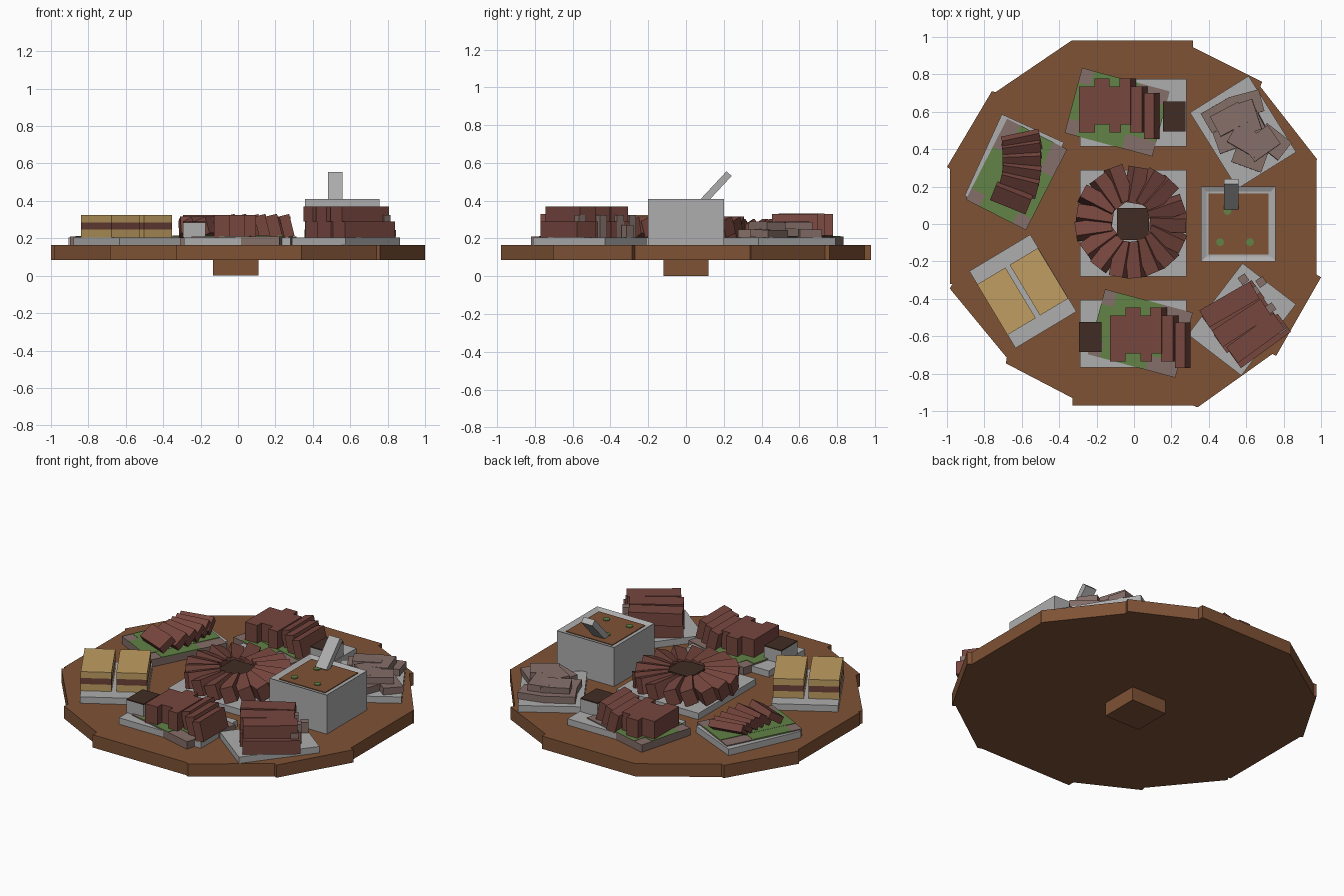
import bpy, bmesh, math, random
from mathutils import Matrix, Vector

if "Cube" in bpy.data.objects:
    bpy.data.objects.remove(bpy.data.objects["Cube"], do_unlink=True)
random.seed(4)


def lin(c):
    c /= 255
    return c / 12.92 if c < 0.04045 else ((c + 0.055) / 1.055) ** 2.4


def material(name, r, g, b):
    m = bpy.data.materials.new(name)
    m.use_nodes = True
    col = (lin(r), lin(g), lin(b), 1)
    m.diffuse_color = col
    m.node_tree.nodes["Principled BSDF"].inputs["Base Color"].default_value = col
    return m


WOOD = material("wood brown", 126, 82, 53)
GREY = material("light grey", 174, 174, 174)
RED = material("red brown", 118, 70, 62)
DARK = material("dark brown", 64, 44, 36)
TAN = material("tan", 192, 158, 98)
FILL = material("filling brown", 108, 66, 56)
GREEN = material("green", 98, 130, 70)
MAUVE = material("mauve", 132, 110, 104)


def finish(name, bm, mat):
    me = bpy.data.meshes.new(name)
    bm.to_mesh(me)
    bm.free()
    me.materials.append(mat)
    ob = bpy.data.objects.new(name, me)
    bpy.context.collection.objects.link(ob)
    return ob


def box(name, x, y, z0, z1, sx, sy, mat, rz=0, lean_x=0, lean_y=0):
    """Box centred on x, y between z0 and z1, leaned about its own axes, then turned."""
    bm = bmesh.new()
    bmesh.ops.create_cube(bm, size=1)
    rot = (Matrix.Rotation(math.radians(rz), 4, 'Z')
           @ Matrix.Rotation(math.radians(lean_x), 4, 'X')
           @ Matrix.Rotation(math.radians(lean_y), 4, 'Y'))
    bm.transform(Matrix.Translation((x, y, (z0 + z1) / 2)) @ rot
                 @ Matrix.Diagonal((sx, sy, z1 - z0, 1)))
    return finish(name, bm, mat)


def turned(x, y, u, v, deg):
    """Point at local offset u, v from a centre turned by deg."""
    p = Matrix.Rotation(math.radians(deg), 2) @ Vector((u, v))
    return x + p.x, y + p.y


BOARD, PLATE = 0.165, 0.205

# Board with a stepped twelve-sided outline, and its foot
outline = [(-.335, .98), (.315, .98), (.315, .945), (.685, .76), (.675, .735), (.98, .345),
           (.975, .34), (.975, -.27), (1, -.285), (.76, -.705), (.74, -.695), (.34, -.98),
           (.315, -.97), (-.33, -.97), (-.33, -.93), (-.685, -.745), (-.68, -.715),
           (-.985, -.345), (-.97, -.32), (-.985, -.32), (-.985, .295), (-1, .305),
           (-.76, .71), (-.74, .705)]
bm = bmesh.new()
face = bm.faces.new([bm.verts.new((x, y, 0.085)) for x, y in outline])
ext = bmesh.ops.extrude_face_region(bm, geom=[face])
for v in ext["geom"]:
    if isinstance(v, bmesh.types.BMVert):
        v.co.z = BOARD
bmesh.ops.recalc_face_normals(bm, faces=bm.faces)
finish("board", bm, WOOD)
box("foot", -.012, 0, 0, 0.09, .245, .24, WOOD)


def lawn(name, x, y, deg):
    """Mauve slab with a green cross-shaped cover."""
    box(name + "_slab", x, y, BOARD, .211, .485, .36, MAUVE, deg)
    box(name + "_green_long", x, y, .206, .214, .485, .2, GREEN, deg)
    cx, cy = turned(x, y, -.05, 0, deg)
    box(name + "_green_wide", cx, cy, .206, .213, .25, .36, GREEN, deg)


# Centre: ring of leaning blocks around a dark core
box("centre_plate", -.005, .005, BOARD, PLATE, .57, .57, GREY)
box("centre_core", -.005, 0, PLATE, .30, .17, .17, DARK)
for i in range(17):
    a = i * 360 / 17 + random.uniform(-2, 2)
    px, py = turned(-.015, .012, random.uniform(.195, .212), 0, a)
    box(f"ring_block_{i + 1}", px, py, .213, .307, .195, .078, RED,
        a + random.uniform(-5, 5), lean_x=20)

# Back and front plots: staggered row of blocks, lawn and small hut
row = [(-.252, .085, .612, 0), (-.17, .08, .655, 0), (-.1, .062, .612, 0),
       (-.034, .062, .655, -14), (.026, .065, .612, -14), (.096, .055, .577, -14)]
for side, py, shift, lx, ly, hy in (("back", .595, 0, -.09, .598, .575),
                                    ("front", -.587, .165, .033, -.585, -.605)):
    box(side + "_plate", -.005, py, BOARD, PLATE, .57, .36, GREY)
    lawn(side + "_lawn", lx, ly, -15)
    hx = .215 if side == "back" else -.235
    box(side + "_hut", hx, hy, PLATE, .283, .12, .16, GREY)
    box(side + "_hut_roof", hx, hy, .283, .29, .12, .16, DARK)
    dy = 0 if side == "back" else -1.225
    for i, (x, w, y, lean) in enumerate(row):
        box(f"{side}_block_{i + 1}", x + shift, y + dy, PLATE, .325, w, .245, RED, lean_y=lean)

# Left front plot is on -x: two layered tan blocks
SW = (-.594, -.36)
box("tan_plate", *SW, BOARD, PLATE, .38, .48, GREY, 31)
for i, u in enumerate((-.103, .1)):
    x, y = turned(*SW, u, 0, 31)
    for j, (z0, z1, mat) in enumerate(((PLATE, .247, TAN), (.247, .285, FILL), (.285, .325, TAN))):
        box(f"layered_block_{i + 1}_{j + 1}", x, y, z0, z1, .176, .315, mat, 31)

# Plot of fallen slats on a lawn
box("slat_plate", -.64, .293, BOARD, PLATE, .48, .365, GREY, 65.5)
lawn("slat_lawn", -.628, .265, 63)
slats = [(-.6, .435, 12), (-.6, .39, 8), (-.6, .33, 2), (-.603, .27, -8),
         (-.615, .21, -14), (-.655, .14, -22)]
for i, (x, y, a) in enumerate(slats):
    box(f"fallen_slat_{i + 1}", x, y, .235, .28, .205, .1, RED, a, lean_x=33)

# Heap of mauve slabs
NE = (.583, .49)
box("heap_plate", *NE, BOARD, PLATE, .48, .37, GREY, -58)
heap = [(.46, .58, 0, 30), (.6, .64, 0, 15), (.52, .46, 0, 20), (.64, .51, 0, -62),
        (.74, .44, 0, -38), (.62, .36, 0, -20),
        (.51, .56, 1, 28), (.6, .57, 1, -72), (.6, .45, 1, -30), (.68, .43, 1, 35)]
for i, (x, y, layer, a) in enumerate(heap):
    z = PLATE + layer * .04
    box(f"heap_slab_{i + 1}", x, y, z, z + .042, .17, .12, MAUVE, a,
        lean_x=random.uniform(-5, 5))

# Stacked long blocks with small posts at the ends
SE = (.577, -.51)
box("stack_plate", *SE, BOARD, PLATE, .48, .36, GREY, 52.5)
for i, (x, y) in enumerate(((.51, -.43), (.575, -.53), (.65, -.61))):
    box(f"stack_lower_{i + 1}", x + .02, y - .015, PLATE, .29, .33, .12, RED, 36)
    box(f"stack_upper_{i + 1}", x, y, .29, .37, .31, .105, RED, 30 + 3 * i)
for i, (x, y) in enumerate(((.585, -.295), (.645, -.36), (.73, -.45), (.785, -.56), (.68, -.31))):
    box(f"stack_post_{i + 1}", x, y, PLATE, .325 if i < 4 else .27, .045, .045, MAUVE, 35)

# Tall grey planter: rim walls, soil, plants and a leaning beam
PX, PY = .558, 0
bm = bmesh.new()
bmesh.ops.create_cube(bm, size=1)
bm.transform(Matrix.Translation((PX, PY, (BOARD + .41) / 2))
             @ Matrix.Diagonal((.397, .4, .41 - BOARD, 1)))
top = max(bm.faces, key=lambda f: f.calc_center_median().z)
bmesh.ops.inset_individual(bm, faces=[top], thickness=.038)
for v in top.verts:
    v.co.z -= .012
finish("planter", bm, GREY)
box("planter_soil", PX, PY, .39, .403, .322, .325, WOOD)
for i, (x, y) in enumerate(((.5, .07), (.46, -.097), (.62, -.097))):
    bm = bmesh.new()
    bmesh.ops.create_cone(bm, cap_ends=True, segments=12, radius1=.021, radius2=.021, depth=.008,
                          matrix=Matrix.Translation((x, y, .404)))
    finish(f"plant_{i + 1}", bm, GREEN)
box("leaning_beam", .52, .16, .37, .57, .077, .037, GREY, lean_x=-43)
